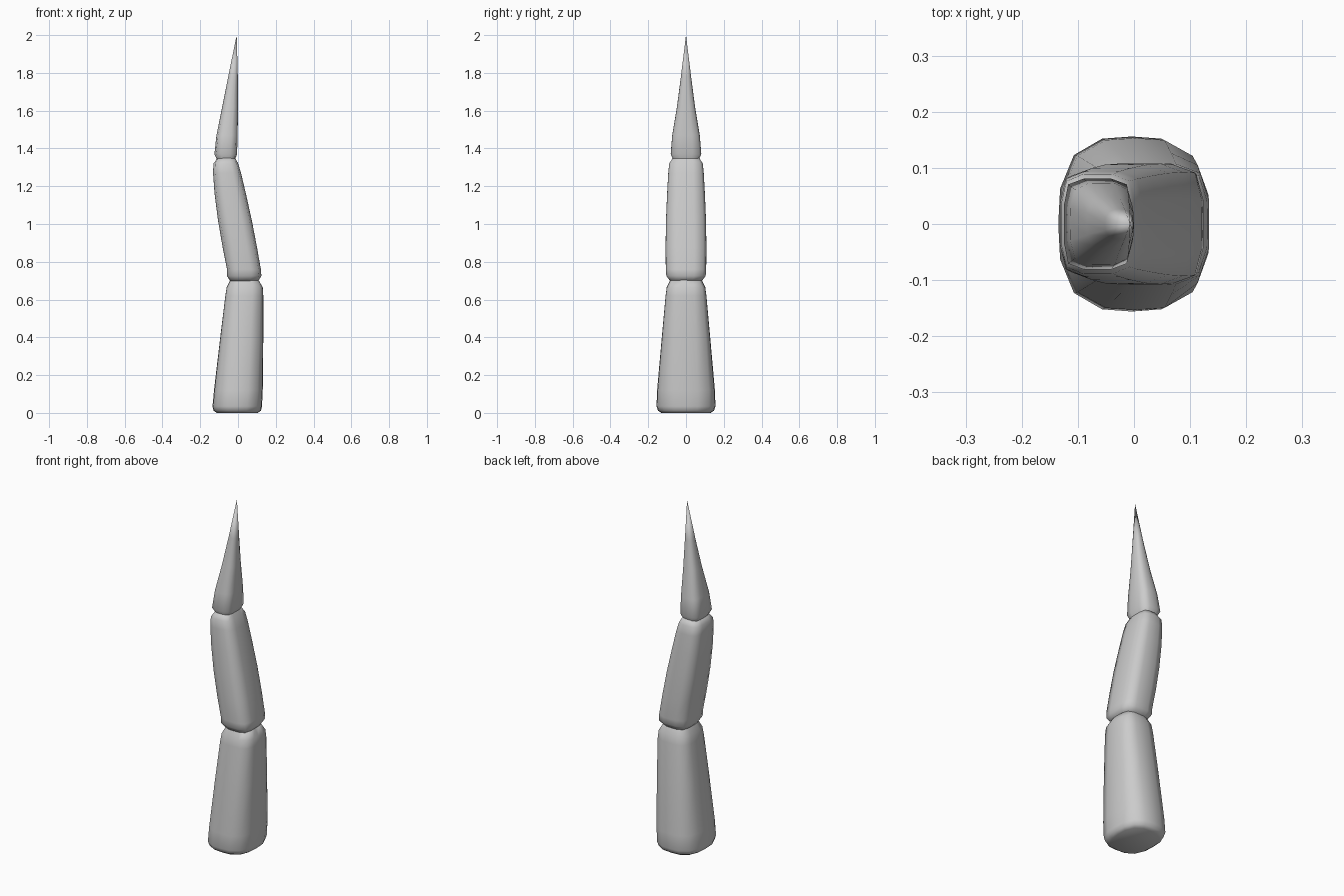
import bpy, bmesh
from math import cos, sin, pi

if "Cube" in bpy.data.objects:
    bpy.data.objects.remove(bpy.data.objects["Cube"])

SIDES = 16


def squircle(x0, x1, hy, z, n):
    """Rounded-rectangle ring between x0 and x1, half depth hy."""
    pts = []
    for i in range(SIDES):
        a = 2 * pi * i / SIDES
        c, s = cos(a), sin(a)
        r = (abs(c) ** n + abs(s) ** n) ** (-1 / n)
        pts.append(((x0 + x1) / 2 + (x1 - x0) / 2 * r * c, hy * r * s, z))
    return pts


def segment(name, rings, tip=None):
    """Loft rings of (z, x min, x max, half depth, squareness)."""
    bm = bmesh.new()
    loops = [[bm.verts.new(p) for p in squircle(x0, x1, hy, z, n)]
             for z, x0, x1, hy, n in rings]
    for a, b in zip(loops, loops[1:]):
        for i in range(SIDES):
            j = (i + 1) % SIDES
            bm.faces.new((a[i], a[j], b[j], b[i]))
    bm.faces.new(loops[0][::-1])
    if tip:
        apex = bm.verts.new(tip)
        for i in range(SIDES):
            bm.faces.new((loops[-1][i], loops[-1][(i + 1) % SIDES], apex))
    else:
        bm.faces.new(loops[-1])
    mesh = bpy.data.meshes.new(name)
    bm.to_mesh(mesh)
    bm.free()
    obj = bpy.data.objects.new(name, mesh)
    bpy.context.collection.objects.link(obj)
    for o in bpy.context.selected_objects:
        o.select_set(False)
    obj.select_set(True)
    bpy.context.view_layer.objects.active = obj
    bpy.ops.object.shade_smooth_by_angle(angle=pi / 3)
    return obj


# Broad base segment
segment("lower_segment", [
    (0.0, -0.112, 0.105, 0.130, 2.8),
    (0.012, -0.130, 0.122, 0.148, 2.8),
    (0.035, -0.135, 0.127, 0.156, 2.9),
    (0.12, -0.127, 0.131, 0.153, 3.0),
    (0.40, -0.094, 0.134, 0.128, 3.5),
    (0.62, -0.067, 0.134, 0.108, 4.0),
    (0.665, -0.060, 0.131, 0.102, 4.0),
    (0.705, -0.040, 0.108, 0.082, 4.0),
])

# Leaning middle segment
segment("middle_segment", [
    (0.695, -0.040, 0.105, 0.082, 4.0),
    (0.725, -0.058, 0.124, 0.104, 4.5),
    (0.76, -0.058, 0.121, 0.107, 4.5),
    (0.88, -0.082, 0.100, 0.108, 4.5),
    (1.02, -0.106, 0.073, 0.106, 4.5),
    (1.16, -0.124, 0.042, 0.100, 4.5),
    (1.27, -0.132, 0.016, 0.094, 4.5),
    (1.32, -0.130, 0.001, 0.089, 4.5),
    (1.35, -0.108, -0.015, 0.070, 4.5),
])

# Pointed end segment
segment("tip_segment", [
    (1.335, -0.108, -0.018, 0.065, 4.5),
    (1.37, -0.125, -0.005, 0.081, 5.0),
    (1.47, -0.114, -0.002, 0.073, 4.0),
    (1.62, -0.084, 0.000, 0.048, 3.0),
    (1.78, -0.052, -0.001, 0.027, 2.5),
], tip=(-0.007, 0, 2.0))
